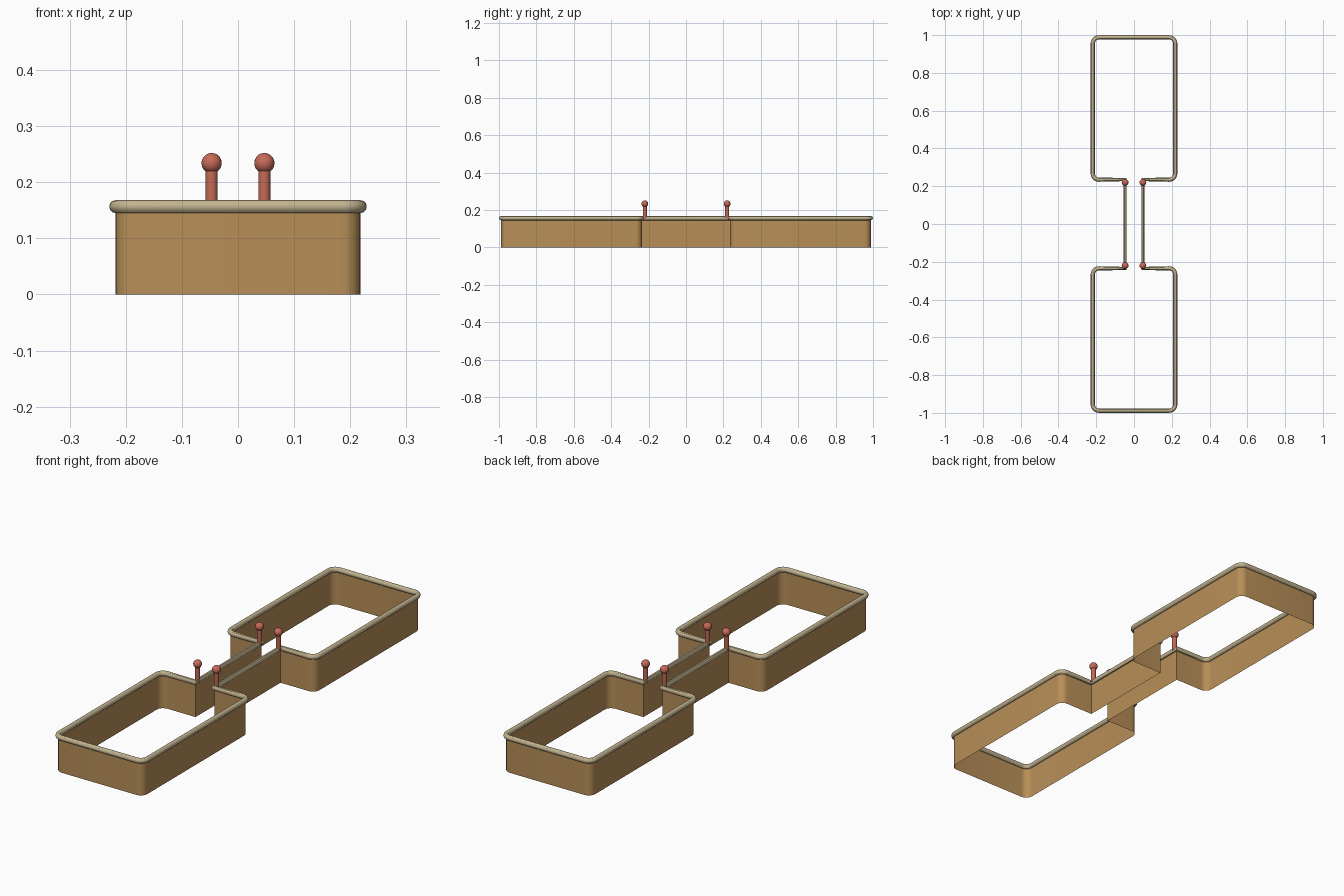
import bpy, bmesh
from math import pi, sin, cos
from mathutils import Vector

cube = bpy.data.objects.get("Cube")
if cube:
    bpy.data.objects.remove(cube, do_unlink=True)

HALF_W, HALF_L = 0.218, 0.988      # outer wall line
NECK_X, ROOM_Y = 0.047, 0.235      # passage half width, inner end of each bay
CORNER, RAIL_Z, RAIL_R = 0.032, 0.1565, 0.0115


def material(name, color):
    mat = bpy.data.materials.new(name)
    mat.use_nodes = True
    mat.diffuse_color = (*color, 1)
    mat.node_tree.nodes["Principled BSDF"].inputs["Base Color"].default_value = (*color, 1)
    return mat


wood = material("brown wall", (0.48, 0.275, 0.098))
tan = material("tan rail", (0.54, 0.45, 0.275))
red = material("red post", (0.56, 0.145, 0.095))


def rounded(cx, cy, start, steps=8):
    """Quarter turn of the outline, running counterclockwise."""
    angles = [start + pi / 2 * i / steps for i in range(steps + 1)]
    return [Vector((cx + CORNER * cos(a), cy + CORNER * sin(a))) for a in angles]


# Half of the outline: sharp passage corners, rounded bay corners
half = [Vector((NECK_X, ROOM_Y))]
half += rounded(HALF_W - CORNER, ROOM_Y + CORNER, -pi / 2)
half += rounded(HALF_W - CORNER, HALF_L - CORNER, 0)
half += rounded(CORNER - HALF_W, HALF_L - CORNER, pi / 2)
half += rounded(CORNER - HALF_W, ROOM_Y + CORNER, pi)
half.append(Vector((-NECK_X, ROOM_Y)))
outline = half + [-p for p in half]

# Wall: thin upright sheet following the outline
bm = bmesh.new()
low = [bm.verts.new((p.x, p.y, 0)) for p in outline]
high = [bm.verts.new((p.x, p.y, RAIL_Z)) for p in outline]
for i in range(len(outline)):
    j = (i + 1) % len(outline)
    bm.faces.new((low[i], low[j], high[j], high[i]))
mesh = bpy.data.meshes.new("wall")
bm.to_mesh(mesh)
bm.free()
wall = bpy.data.objects.new("wall", mesh)
bpy.context.collection.objects.link(wall)


def finish(obj, name, mat):
    obj.name = name
    obj.data.materials.append(mat)
    bpy.ops.object.select_all(action='DESELECT')
    obj.select_set(True)
    bpy.context.view_layer.objects.active = obj
    bpy.ops.object.shade_smooth_by_angle()


finish(wall, "wall", wood)

# Top rail: round tube swept along the outline
curve = bpy.data.curves.new("top_rail", 'CURVE')
curve.dimensions = '3D'
curve.bevel_depth = RAIL_R
curve.bevel_resolution = 4
path = curve.splines.new('POLY')
path.points.add(len(outline) - 1)
for point, p in zip(path.points, outline):
    point.co = (p.x, p.y, RAIL_Z, 1)
path.use_cyclic_u = True
rail = bpy.data.objects.new("top_rail", curve)
bpy.context.collection.objects.link(rail)
bpy.ops.object.select_all(action='DESELECT')
rail.select_set(True)
bpy.context.view_layer.objects.active = rail
bpy.ops.object.convert(target='MESH')
finish(bpy.context.object, "top_rail", tan)

# Gate posts with ball tops at the passage corners
for sx, side in ((1, "left"), (-1, "right")):
    for sy, end in ((-1, "front"), (1, "back")):
        x, y = sx * NECK_X, sy * 0.22
        bpy.ops.mesh.primitive_cylinder_add(vertices=24, radius=0.0107, depth=0.07,
                                            location=(x, y, 0.19))
        finish(bpy.context.object, f"{end}_{side}_post", red)
        bpy.ops.mesh.primitive_uv_sphere_add(segments=24, ring_count=16, radius=0.018,
                                             location=(x, y, 0.234))
        finish(bpy.context.object, f"{end}_{side}_post_ball", red)
